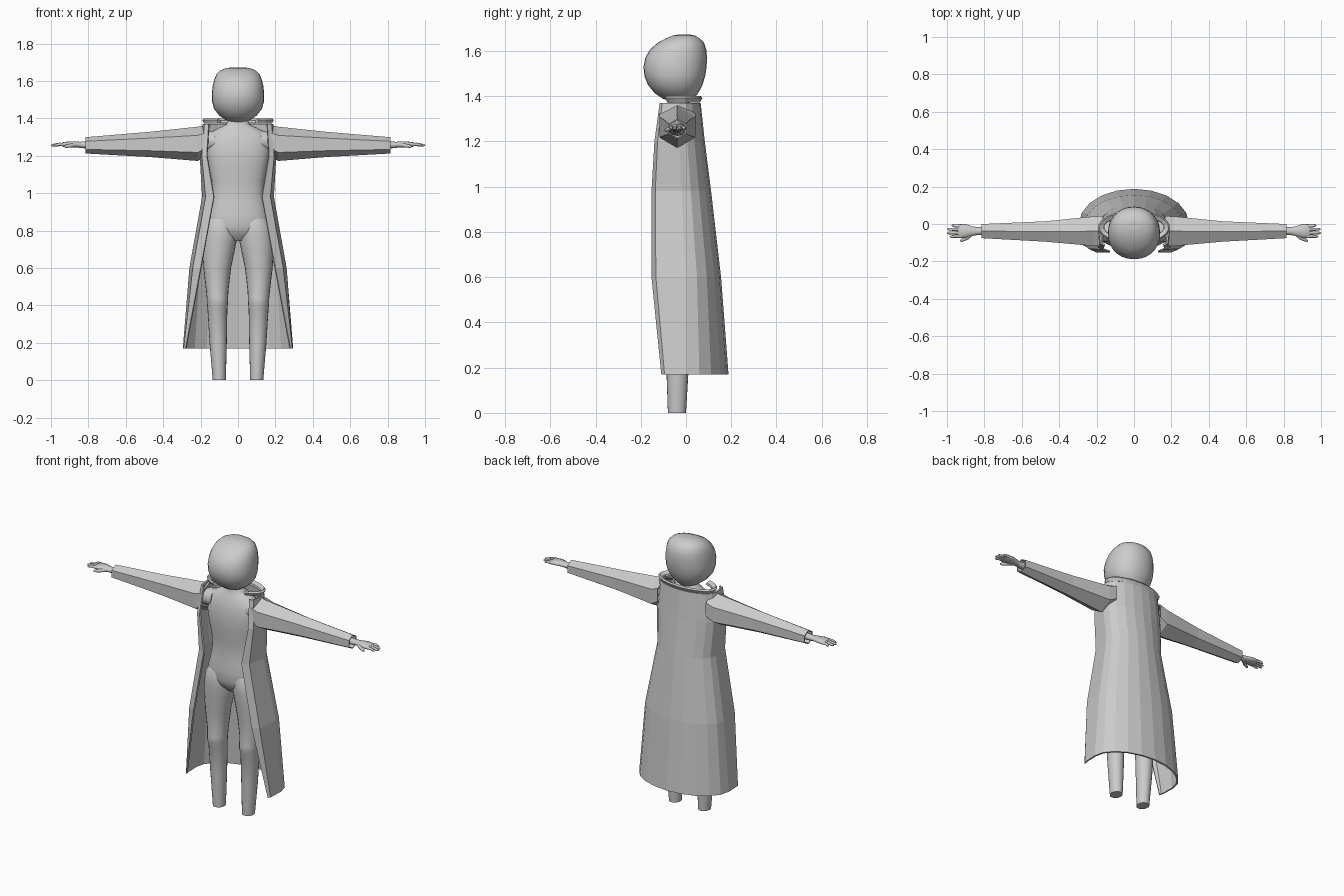
import bpy, bmesh, math
from mathutils import Vector

if "Cube" in bpy.data.objects:
    bpy.data.objects.remove(bpy.data.objects["Cube"])

cloth = bpy.data.materials.new("plain grey")
cloth.diffuse_color = (0.6, 0.6, 0.6, 1)
cloth.use_nodes = True
cloth.node_tree.nodes["Principled BSDF"].inputs["Base Color"].default_value = cloth.diffuse_color


def loft(name, rings, closed=True, caps=True, smooth=True):
    """Skin a list of equal-length point rings."""
    bm = bmesh.new()
    rows = [[bm.verts.new(p) for p in r] for r in rings]
    n = len(rows[0])
    for a, b in zip(rows, rows[1:]):
        for i in range(n if closed else n - 1):
            j = (i + 1) % n
            bm.faces.new((a[i], a[j], b[j], b[i]))
    if closed and caps:
        bm.faces.new(rows[0][::-1])
        bm.faces.new(rows[-1])
    if closed:
        bmesh.ops.recalc_face_normals(bm, faces=bm.faces)
    for f in bm.faces:
        f.smooth = smooth and len(f.verts) == 4
    me = bpy.data.meshes.new(name)
    bm.to_mesh(me)
    bm.free()
    me.materials.append(cloth)
    ob = bpy.data.objects.new(name, me)
    bpy.context.collection.objects.link(ob)
    return ob


def mirror(ob):
    m = ob.modifiers.new("mirror", 'MIRROR')
    m.use_mirror_merge = False
    return ob


def thicken(ob, t):
    m = ob.modifiers.new("thickness", 'SOLIDIFY')
    m.thickness, m.offset = t, 0
    return ob


def flat_ring(z, cx, rx, y0, y1, n=28, power=1.0):
    """Horizontal oval between y0 and y1; power below 1 makes it boxier."""
    pts = []
    for i in range(n):
        a = 2 * math.pi * i / n
        c, s = math.cos(a), math.sin(a)
        pts.append((cx + rx * math.copysign(abs(c) ** power, c),
                    (y0 + y1) / 2 + (y1 - y0) / 2 * math.copysign(abs(s) ** power, s), z))
    return pts


def limb(name, path, n=12):
    """Tapered tube; path items are (x, y, z, half width, half height)."""
    rings = []
    for k, p in enumerate(path):
        q, r = path[max(k - 1, 0)], path[min(k + 1, len(path) - 1)]
        d = (Vector(r[:3]) - Vector(q[:3])).normalized()
        side = d.cross(Vector((0, 0, 1))).normalized()
        up = side.cross(d)
        rings.append([Vector(p[:3]) + side * p[3] * math.cos(2 * math.pi * i / n)
                      + up * p[4] * math.sin(2 * math.pi * i / n) for i in range(n)])
    return loft(name, rings)


# Head
head = [(1.378, .03, -.07, .02), (1.39, .065, -.105, .035), (1.415, .1, -.14, .055),
        (1.45, .128, -.168, .073), (1.49, .139, -.184, .085), (1.53, .14, -.188, .091),
        (1.57, .136, -.18, .093), (1.605, .128, -.16, .09), (1.635, .116, -.127, .08),
        (1.655, .096, -.09, .062), (1.668, .066, -.06, .04), (1.673, .03, -.03, .015)]
loft("head", [flat_ring(z, 0, rx, a, b, power=.93) for z, rx, a, b in head])

# Torso with neck
torso = [(.745, .05, -.075, .01), (.78, .12, -.11, .045), (.82, .165, -.122, .06),
         (.88, .165, -.122, .058), (.94, .148, -.115, .045), (1.0, .137, -.11, .035),
         (1.06, .14, -.112, .032), (1.14, .155, -.12, .035), (1.22, .168, -.122, .038),
         (1.28, .168, -.112, .036), (1.325, .145, -.098, .03), (1.35, .1, -.085, .022),
         (1.368, .062, -.078, .015), (1.41, .048, -.072, .01)]
loft("torso", [flat_ring(z, 0, rx, a, b, power=.9) for z, rx, a, b in torso])

# Legs, with a small knee bump
leg = [(0, .1, .035, -.08, 0), (.2, .106, .046, -.087, .012), (.38, .11, .053, -.095, .018),
       (.41, .11, .056, -.107, .018), (.44, .11, .057, -.106, .02), (.48, .111, .06, -.1, .024),
       (.6, .111, .074, -.11, .038), (.7, .104, .088, -.117, .05), (.77, .096, .094, -.121, .055),
       (.84, .09, .088, -.12, .055), (.88, .08, .07, -.1, .04)]
mirror(loft("legs", [flat_ring(z, c, rx, a, b, 20) for z, c, rx, a, b in leg]))

# Arms and hands
Y = -.038
mirror(limb("arms", [(.12, Y, 1.28, .06, .055), (.25, Y, 1.27, .045, .045), (.5, Y, 1.26, .036, .036),
                     (.8, Y, 1.258, .022, .02), (.85, Y, 1.258, .021, .016)]))
mirror(limb("palms", [(.83, Y, 1.258, .02, .015), (.865, Y, 1.26, .026, .016),
                      (.9, Y, 1.262, .037, .015), (.935, Y, 1.26, .038, .012),
                      (.942, Y, 1.26, .034, .008)]))
for i, tip in enumerate((.985, 1.0, .996, .975)):
    y = Y + (i - 1.5) * .0185
    end = Y + (i - 1.5) * .02
    mirror(limb("finger_%d" % (i + 1), [(.92, y, 1.26, .009, .009), (.955, y, 1.261, .0085, .0085),
                                        (tip - .008, end, 1.256, .007, .007),
                                        (tip, end, 1.255, .003, .003)], 8))
mirror(limb("thumbs", [(.865, Y - .012, 1.257, .012, .011), (.895, Y - .038, 1.254, .01, .01),
                       (.922, Y - .05, 1.25, .008, .008), (.93, Y - .052, 1.249, .003, .003)], 8))

# Long open coat: z, front edge x and y, widest x, its y, back y
coat = [(.17, .278, -.105, .29, 0, .183), (.6, .198, -.148, .255, 0, .15),
        (.98, .128, -.148, .187, -.02, .106), (1.2, .165, -.135, .2, -.03, .078),
        (1.37, .155, -.112, .185, -.03, .06)]
rows = []
for z, xf, yf, xs, yc, yb in coat:
    half = [(xf, yf, z), (xf + .7 * (xs - xf), yf + .12 * (yc - yf), z)]
    half += [(xs * math.cos(math.pi / 10 * k), yc + (yb - yc) * math.sin(math.pi / 10 * k), z)
             for k in range(6)]
    half[-1] = (0, yb, z)
    rows.append(half + [(-x, y, h) for x, y, h in half[-2::-1]])
thicken(loft("coat", rows, closed=False, smooth=False), .01)

# Six-sided sleeves: x, bottom z, top z, front y, back y
sleeve = [(.165, 1.205, 1.362, -.115, .04), (.215, 1.175, 1.352, -.115, .038),
          (.47, 1.196, 1.325, -.092, .012), (.815, 1.215, 1.296, -.073, -.003)]
rows = [[(x, (f + b) / 2 + (b - f) / 2 / math.cos(math.pi / 6) * math.cos(math.pi / 6 + math.pi / 3 * k),
          (lo + hi) / 2 + (hi - lo) / 2 * math.sin(math.pi / 6 + math.pi / 3 * k))
         for k in range(6)] for x, lo, hi, f, b in sleeve]
mirror(thicken(loft("sleeves", rows, caps=False, smooth=False), .006))

# Collar: a flat band around the neck, open at the front
rows = []
for i in range(19):
    a = math.radians(-55 + 290 * i / 18)
    rows.append([(rx * math.cos(a), -.018 + ry * math.sin(a), z) for rx, ry, z in
                 ((.16, .06, 1.375), (.182, .08, 1.372), (.193, .09, 1.391),
                  (.185, .084, 1.4), (.162, .062, 1.388))])
loft("collar", rows, smooth=False)
